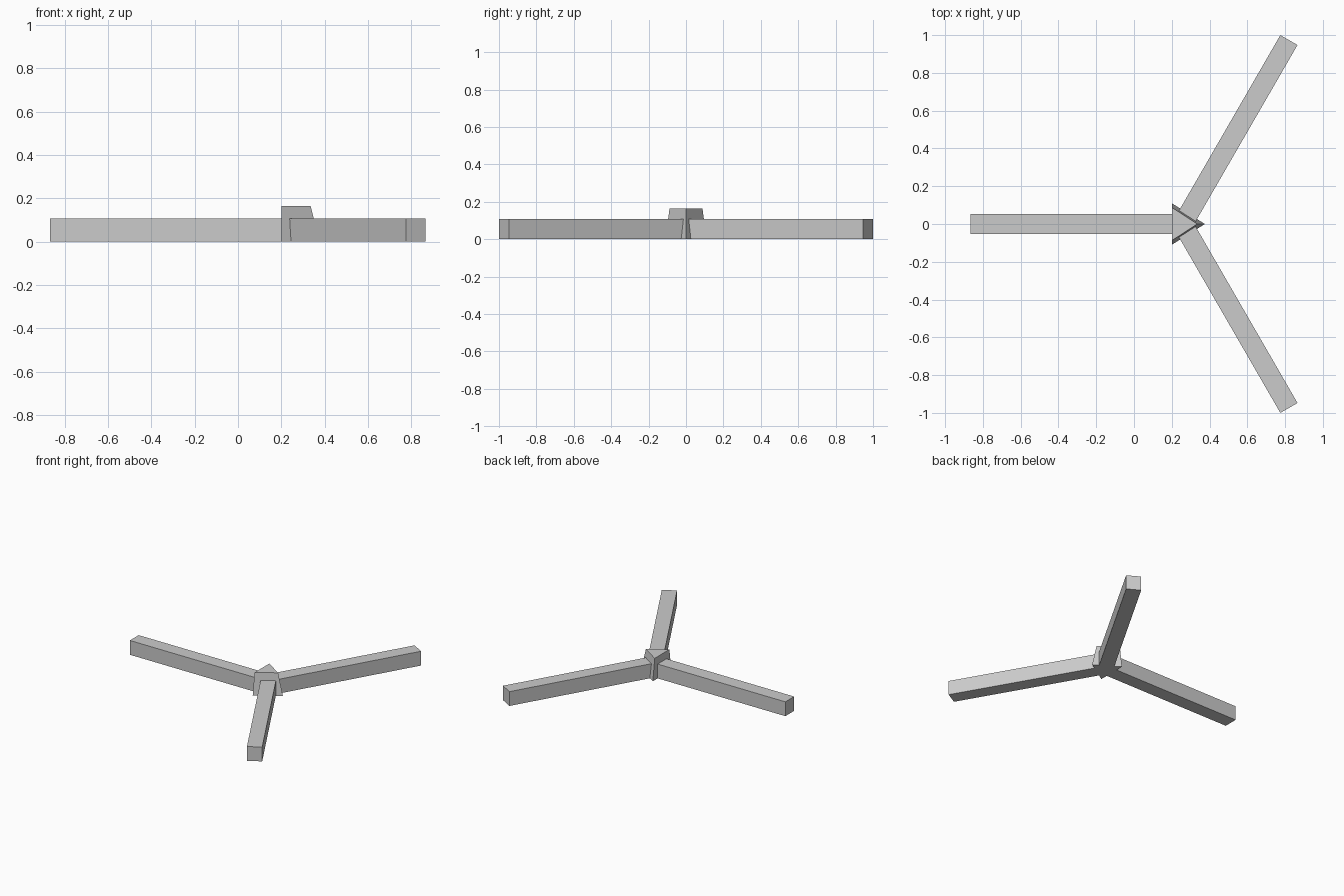
import bpy
import bmesh
import math

if "Cube" in bpy.data.objects:
    bpy.data.objects.remove(bpy.data.objects["Cube"], do_unlink=True)

GREY = (0.6, 0.6, 0.6, 1.0)
grey = bpy.data.materials.new("light_grey")
grey.use_nodes = True
grey.diffuse_color = GREY
grey.node_tree.nodes["Principled BSDF"].inputs["Base Color"].default_value = GREY

CENTRE_X = 0.258
ARM_LENGTH, ARM_WIDTH, ARM_HEIGHT = 1.1245, 0.105, 0.108
HUB_HEIGHT = 0.165


def add_prism(name, bottom, top, height):
    """Solid between a bottom outline on the ground and a top outline."""
    bm = bmesh.new()
    low = [bm.verts.new((x, y, 0)) for x, y in bottom]
    high = [bm.verts.new((x, y, height)) for x, y in top]
    bm.faces.new(low)
    bm.faces.new(high)
    for i in range(len(low)):
        j = (i + 1) % len(low)
        bm.faces.new((low[i], low[j], high[j], high[i]))
    bmesh.ops.recalc_face_normals(bm, faces=bm.faces)
    mesh = bpy.data.meshes.new(name)
    bm.to_mesh(mesh)
    bm.free()
    mesh.materials.append(grey)
    obj = bpy.data.objects.new(name, mesh)
    bpy.context.collection.objects.link(obj)
    return obj


# Three square bars radiating from the hub
half = ARM_WIDTH / 2
bar = [(0, -half), (ARM_LENGTH, -half), (ARM_LENGTH, half), (0, half)]
for name, angle in (("right_arm", 180), ("back_arm", 60), ("front_arm", -60)):
    arm = add_prism(name, bar, bar, ARM_HEIGHT)
    arm.location.x = CENTRE_X
    arm.rotation_euler.z = math.radians(angle)

# Tapered triangular hub with one upright side
add_prism("hub",
          [(0.2, -0.11), (0.375, 0), (0.2, 0.11)],
          [(0.2, -0.088), (0.335, 0), (0.2, 0.088)],
          HUB_HEIGHT)
